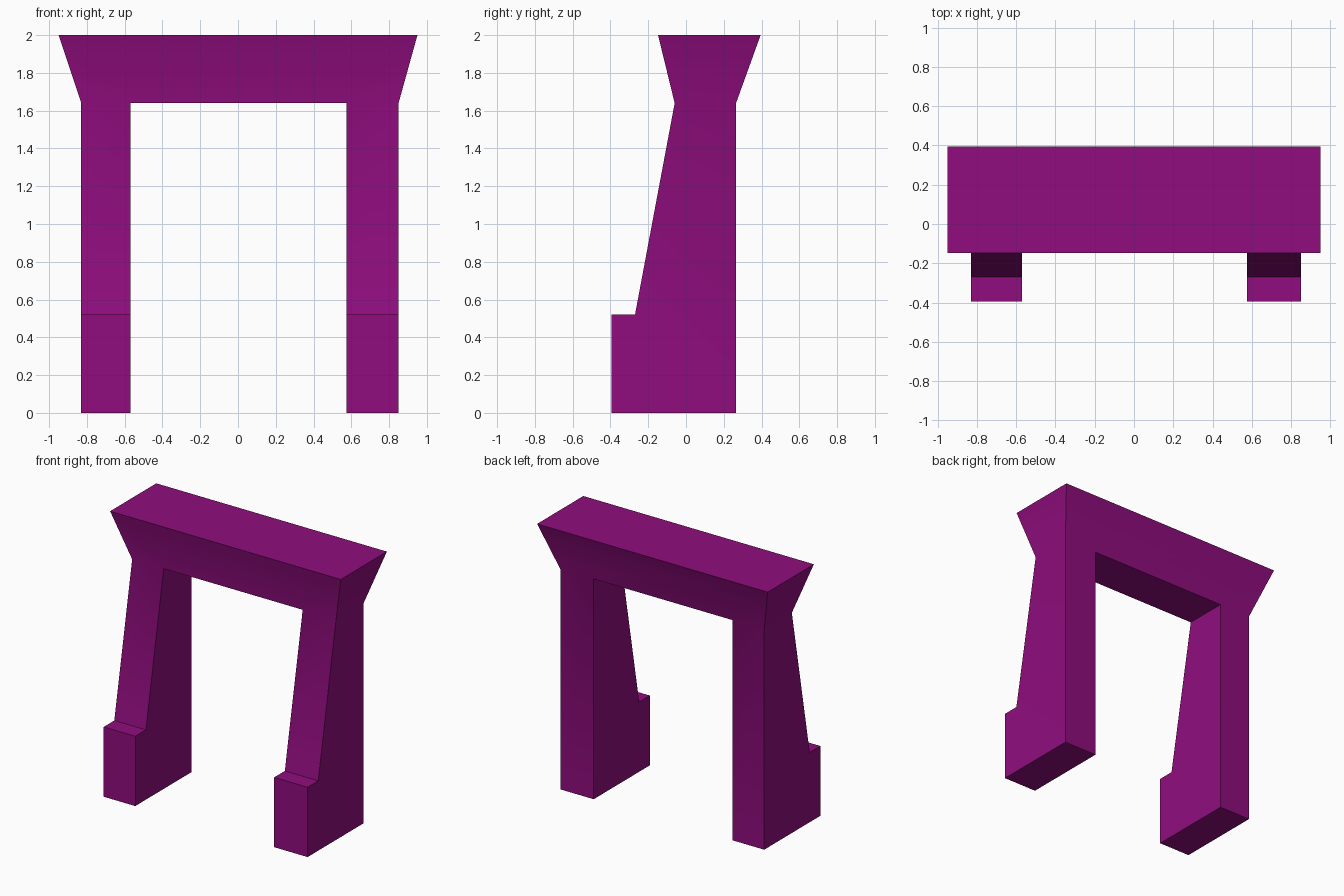
import bpy, bmesh, math

cube = bpy.data.objects.get("Cube")
if cube:
    bpy.data.objects.remove(cube, do_unlink=True)

# Single flat colour
purple = bpy.data.materials.new("purple")
colour = (0.28, 0.004, 0.21, 1)
purple.use_nodes = True
purple.diffuse_color = colour
purple.node_tree.nodes["Principled BSDF"].inputs["Base Color"].default_value = colour

# Main dimensions
LEGS = [(-0.83, -0.57), (0.575, 0.85)]
FRONT, BACK, SPRING = -0.06, 0.265, 1.64
LEG_PROFILE = [(BACK, SPRING), (BACK, 0), (-0.395, 0), (-0.395, 0.52),
               (-0.27, 0.52), (FRONT, SPRING)]

bm = bmesh.new()


def face(points):
    return bm.faces.new([bm.verts.new(p) for p in points])


# Legs: stepped, tapering side profile swept across the width, open at the top
for x0, x1 in LEGS:
    for x in (x0, x1):
        face([(x, y, z) for y, z in LEG_PROFILE])
    for (ya, za), (yb, zb) in zip(LEG_PROFILE, LEG_PROFILE[1:]):
        face([(x0, ya, za), (x1, ya, za), (x1, yb, zb), (x0, yb, zb)])

# Lintel: flares outward on all four sides up to a flat top
stations = [x for leg in LEGS for x in leg]
TOP_X, TOP_FRONT, TOP_BACK, TOP = 0.95, -0.148, 0.395, 2.0
for y, top_y in ((FRONT, TOP_FRONT), (BACK, TOP_BACK)):
    face([(x, y, SPRING) for x in stations] + [(TOP_X, top_y, TOP), (-TOP_X, top_y, TOP)])
for x, top_x in ((stations[0], -TOP_X), (stations[-1], TOP_X)):
    face([(x, FRONT, SPRING), (x, BACK, SPRING),
          (top_x, TOP_BACK, TOP), (top_x, TOP_FRONT, TOP)])
face([(-TOP_X, TOP_FRONT, TOP), (TOP_X, TOP_FRONT, TOP),
      (TOP_X, TOP_BACK, TOP), (-TOP_X, TOP_BACK, TOP)])

# Underside of the lintel between the legs
a, b = stations[1], stations[2]
face([(a, FRONT, SPRING), (b, FRONT, SPRING), (b, BACK, SPRING), (a, BACK, SPRING)])

# Weld into one closed solid
bmesh.ops.remove_doubles(bm, verts=bm.verts, dist=0.0005)
bmesh.ops.recalc_face_normals(bm, faces=bm.faces)
mesh = bpy.data.meshes.new("gateway")
bm.to_mesh(mesh)
bm.free()
mesh.materials.append(purple)
gateway = bpy.data.objects.new("gateway", mesh)
bpy.context.collection.objects.link(gateway)

# Soft shading where the lintel meets the legs, crisp corners elsewhere
bpy.ops.object.select_all(action="DESELECT")
gateway.select_set(True)
bpy.context.view_layer.objects.active = gateway
bpy.ops.object.shade_smooth_by_angle(angle=math.radians(30))
